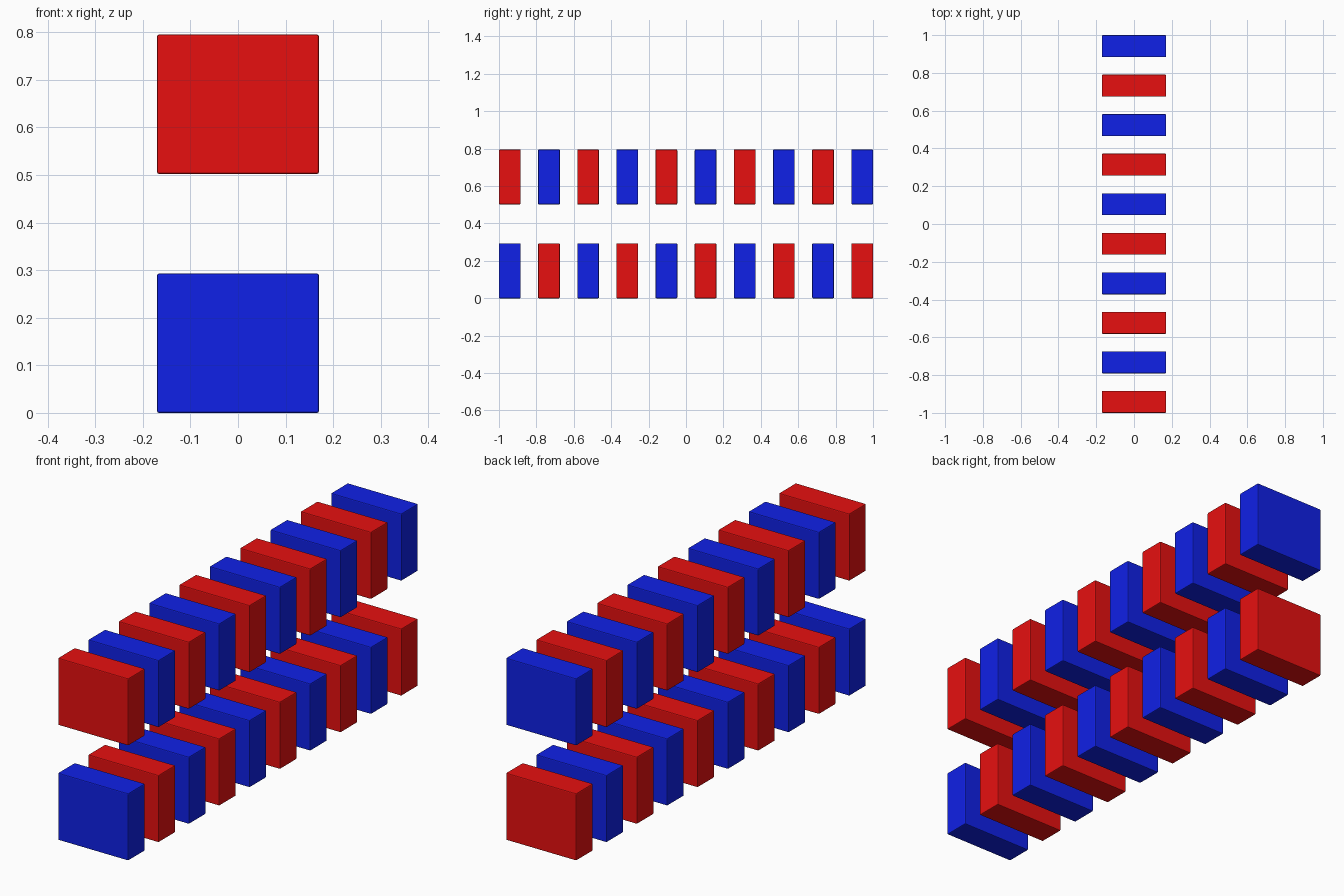
import bpy
import bmesh

if "Cube" in bpy.data.objects:
    bpy.data.objects.remove(bpy.data.objects["Cube"])

WIDTH, DEPTH, HEIGHT = 0.34, 0.116, 0.293
COUNT = 10
PITCH = (2.0 - DEPTH) / (COUNT - 1)
ROW_BASES = {"lower": 0.0, "upper": 0.502}


def make_material(name, color):
    mat = bpy.data.materials.new(name)
    mat.diffuse_color = color
    mat.use_nodes = True
    mat.node_tree.nodes["Principled BSDF"].inputs["Base Color"].default_value = mat.diffuse_color
    return mat


def make_block_mesh(name, mat):
    # Slab with its base at z = 0 and slightly rounded edges
    bm = bmesh.new()
    bmesh.ops.create_cube(bm, size=1.0)
    bmesh.ops.scale(bm, vec=(WIDTH, DEPTH, HEIGHT), verts=bm.verts)
    bmesh.ops.translate(bm, vec=(0, 0, HEIGHT / 2), verts=bm.verts)
    bmesh.ops.bevel(bm, geom=bm.edges[:], offset=0.004, segments=2,
                    profile=0.5, affect='EDGES')
    mesh = bpy.data.meshes.new(name)
    bm.to_mesh(mesh)
    bm.free()
    mesh.materials.append(mat)
    return mesh


# One shared mesh per colour
blocks = [
    ("blue", make_block_mesh("blue_block", make_material("blue", (0.005, 0.015, 0.8, 1)))),
    ("red", make_block_mesh("red_block", make_material("red", (0.8, 0.005, 0.005, 1)))),
]

# Two rows of alternating blocks, opposite colours facing each other
for row, (row_name, base) in enumerate(ROW_BASES.items()):
    for i in range(COUNT):
        color, mesh = blocks[(row + i) % 2]
        obj = bpy.data.objects.new(f"{row_name}_{color}_block_{i + 1}", mesh)
        obj.location = (0, -1 + DEPTH / 2 + i * PITCH, base)
        bpy.context.collection.objects.link(obj)
